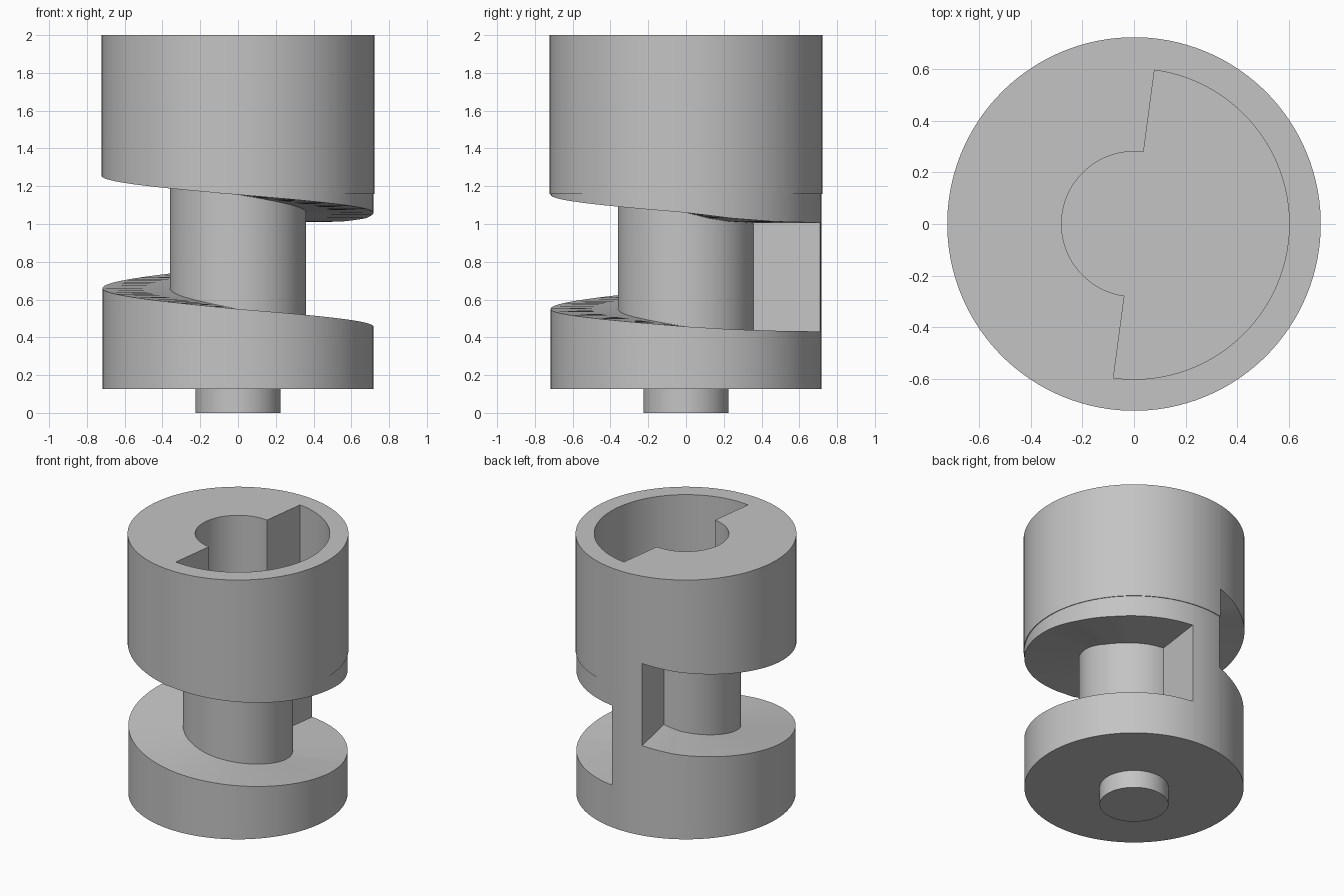
import bpy, bmesh, math

if "Cube" in bpy.data.objects:
    bpy.data.objects.remove(bpy.data.objects["Cube"], do_unlink=True)

grey = bpy.data.materials.new("plain grey")
grey.use_nodes = True
grey.diffuse_color = (0.55, 0.55, 0.55, 1)
grey.node_tree.nodes["Principled BSDF"].inputs["Base Color"].default_value = (0.55, 0.55, 0.55, 1)

R_BODY, R_CAP, R_STEM, R_BORE, R_POCKET = 0.717, 0.722, 0.36, 0.28, 0.60
Z_BASE, Z_CAP, Z_POCKET, Z_TOP = 0.127, 1.16, 1.17, 2.0
# Stop wall between the two ends of the helical slot, and the far pocket edge (degrees)
WALL_A, WALL_B, POCKET_EDGE = 82.4, 101.4, 262.4

# Slot floor and roof heights by angle
FLOOR = [(101.4, .775), (120, .738), (180, .66), (270, .55), (360, .457), (380, .442), (400, .435), (442.4, .43)]
ROOF = [(101.4, 1.37), (120, 1.335), (180, 1.255), (270, 1.155), (360, 1.06), (380, 1.03), (400, 1.013), (442.4, 1.005)]


def curve(points):
    def height(a):
        for (a0, z0), (a1, z1) in zip(points, points[1:]):
            if a <= a1:
                return z0 + (z1 - z0) * (a - a0) / (a1 - a0)
        return points[-1][1]
    return height


def level(z):
    return lambda a: z


floor, roof = curve(FLOOR), curve(ROOF)


def finish(bm, name):
    bmesh.ops.recalc_face_normals(bm, faces=bm.faces)
    mesh = bpy.data.meshes.new(name)
    bm.to_mesh(mesh)
    bm.free()
    mesh.materials.append(grey)
    obj = bpy.data.objects.new(name, mesh)
    bpy.context.collection.objects.link(obj)
    bpy.ops.object.select_all(action='DESELECT')
    obj.select_set(True)
    bpy.context.view_layer.objects.active = obj
    bpy.ops.object.shade_smooth_by_angle(angle=math.radians(30))
    return obj


def sector(name, r0, r1, a0, a1, low, high):
    """Sweep a four-cornered section around z, with heights that vary by angle."""
    bm = bmesh.new()
    n = max(2, round((a1 - a0) / 3))
    rings = []
    for i in range(n + 1):
        a = a0 + (a1 - a0) * i / n
        c, s = math.cos(math.radians(a)), math.sin(math.radians(a))
        section = [(r0, low(a)), (r1, low(a)), (r1, high(a)), (r0, high(a))]
        rings.append([bm.verts.new((r * c, r * s, z)) for r, z in section])
    for p, q in zip(rings, rings[1:]):
        for k in range(4):
            m = (k + 1) % 4
            bm.faces.new((p[k], p[m], q[m], q[k]))
    bm.faces.new(rings[0])
    bm.faces.new(rings[-1])
    return finish(bm, name)


def cylinder(name, r, z0, z1):
    bm = bmesh.new()
    bmesh.ops.create_cone(bm, cap_ends=True, segments=120, radius1=r, radius2=r, depth=z1 - z0)
    bmesh.ops.translate(bm, verts=bm.verts, vec=(0, 0, (z0 + z1) / 2))
    return finish(bm, name)


# Central shaft and bottom peg
cylinder("bottom_peg", 0.225, 0, Z_BASE + 0.02)
cylinder("stem", R_STEM, Z_BASE, Z_POCKET)
sector("stem_sleeve", R_BORE, R_STEM, WALL_B, POCKET_EDGE, level(1.1), roof)

# Lower flange with helical top, and the stop wall
full_turn = WALL_A + 360
sector("lower_flange", 0.35, R_BODY, WALL_B, full_turn, level(Z_BASE), floor)
sector("stop_wall", 0.35, R_BODY, WALL_A, WALL_B, level(Z_BASE), level(Z_POCKET))

# Underside of the head below the pocket
sector("pocket_floor", 0.35, R_BODY, POCKET_EDGE, full_turn, roof, level(Z_POCKET))

# Head: thick half, piece above the stop wall, and thin half around the pocket
sector("head_thick_side", R_BORE, R_CAP, WALL_B, POCKET_EDGE, roof, level(Z_TOP))
sector("head_over_wall", R_BORE, R_CAP, WALL_A, WALL_B, level(Z_CAP), level(Z_TOP))
sector("head_pocket_rim", R_POCKET, R_CAP, POCKET_EDGE, full_turn, level(Z_CAP), level(Z_TOP))
